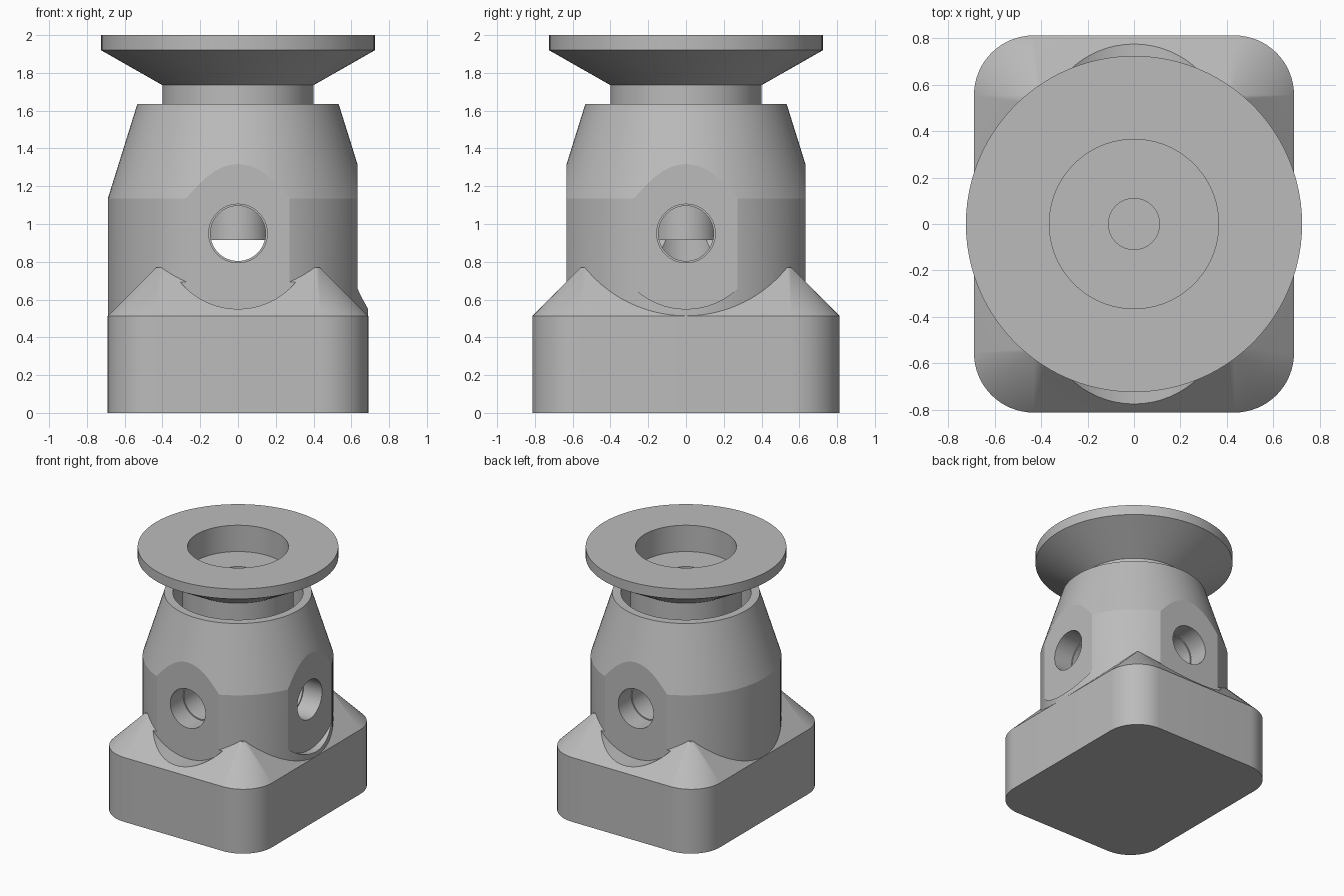
import bpy, bmesh, math
from mathutils import Matrix, Vector

old = bpy.data.objects.get("Cube")
if old:
    bpy.data.objects.remove(old, do_unlink=True)

GREY = (0.5, 0.5, 0.5, 1)
grey = bpy.data.materials.new("plain grey")
grey.diffuse_color = GREY
grey.use_nodes = True
grey.node_tree.nodes["Principled BSDF"].inputs["Base Color"].default_value = GREY


def finish(name, bm):
    bmesh.ops.recalc_face_normals(bm, faces=bm.faces)
    mesh = bpy.data.meshes.new(name)
    bm.to_mesh(mesh)
    bm.free()
    mesh.materials.append(grey)
    obj = bpy.data.objects.new(name, mesh)
    bpy.context.collection.objects.link(obj)
    return obj


def stack(name, loops):
    """Skin a stack of equal-length loops and cap both ends."""
    bm = bmesh.new()
    rings = [[bm.verts.new(p) for p in loop] for loop in loops]
    n = len(rings[0])
    for a, b in zip(rings, rings[1:]):
        for i in range(n):
            j = (i + 1) % n
            bm.faces.new((a[i], a[j], b[j], b[i]))
    bm.faces.new(rings[0])
    bm.faces.new(rings[-1])
    bmesh.ops.remove_doubles(bm, verts=bm.verts, dist=1e-5)
    return finish(name, bm)


def lathe(name, profile, n=96):
    """Turn a list of (radius, z) points into a solid of revolution."""
    turns = [math.tau * i / n for i in range(n)]
    return stack(name, [[(r * math.cos(t), r * math.sin(t), z) for t in turns]
                        for r, z in profile])


def rounded_rect(hx, hy, r, z, steps=16):
    pts = []
    for k, (sx, sy) in enumerate(((1, 1), (-1, 1), (-1, -1), (1, -1))):
        for i in range(steps + 1):
            t = math.pi / 2 * (k + i / steps)
            pts.append((sx * (hx - r) + r * math.cos(t),
                        sy * (hy - r) + r * math.sin(t), z))
    return pts


def rod(radius, start, end, angle):
    """Horizontal cutter at port height, pointing out at the given angle."""
    bm = bmesh.new()
    direction = Vector((math.cos(angle), math.sin(angle), 0))
    centre = direction * (start + end) / 2 + Vector((0, 0, PORT_Z))
    turn = direction.to_track_quat('Z', 'Y').to_matrix().to_4x4()
    bmesh.ops.create_cone(bm, cap_ends=True, segments=64, radius1=radius,
                          radius2=radius, depth=end - start,
                          matrix=Matrix.Translation(centre) @ turn)
    return finish("cutter", bm)


def combine(target, tool, operation):
    tool.hide_render = True
    mod = target.modifiers.new("combine", 'BOOLEAN')
    mod.operation, mod.solver, mod.object = operation, 'EXACT', tool
    bpy.context.view_layer.objects.active = target
    bpy.ops.object.modifier_apply(modifier=mod.name)
    bpy.data.objects.remove(tool, do_unlink=True)


def smooth(obj):
    bpy.ops.object.select_all(action='DESELECT')
    obj.select_set(True)
    bpy.context.view_layer.objects.active = obj
    bpy.ops.object.shade_smooth_by_angle(angle=math.radians(15))


PORT_Z = 0.95
CORNER = 0.257

# Rounded base whose sloped shoulder closes to sharp corner peaks
housing = stack("housing", [
    rounded_rect(0.69, 0.813, CORNER, 0),
    rounded_rect(0.69, 0.813, CORNER, 0.513),
    rounded_rect(0.69 - CORNER, 0.813 - CORNER, 0, 0.513 + CORNER)])

# Round body with tapered top
combine(housing, lathe("barrel", [(0.689, 0.2), (0.689, 1.135), (0.533, 1.635)]), 'UNION')

# Top bore and the narrower centre chamber
combine(housing, lathe("cutter", [(0.47, 1.25), (0.47, 1.8)]), 'DIFFERENCE')
combine(housing, lathe("cutter", [(0.178, 0.78), (0.178, 1.4)]), 'DIFFERENCE')

# Flat round seats and stepped ports on three sides
for angle in (-math.pi / 2, 0, math.pi / 2):
    combine(housing, rod(0.40, 0.632, 1.0, angle), 'DIFFERENCE')
    combine(housing, rod(0.155, 0.47, 0.8, angle), 'DIFFERENCE')
    combine(housing, rod(0.146, 0.05, 0.6, angle), 'DIFFERENCE')
smooth(housing)

# Flanged plunger with a round recess and a centre hole
plunger = lathe("plunger", [
    (0.17, 0.915), (0.17, 1.26), (0.40, 1.26), (0.40, 1.735),
    (0.725, 1.92), (0.725, 2.0), (0.365, 2.0), (0.365, 1.79),
    (0.11, 1.79), (0.11, 1.3)])
smooth(plunger)
